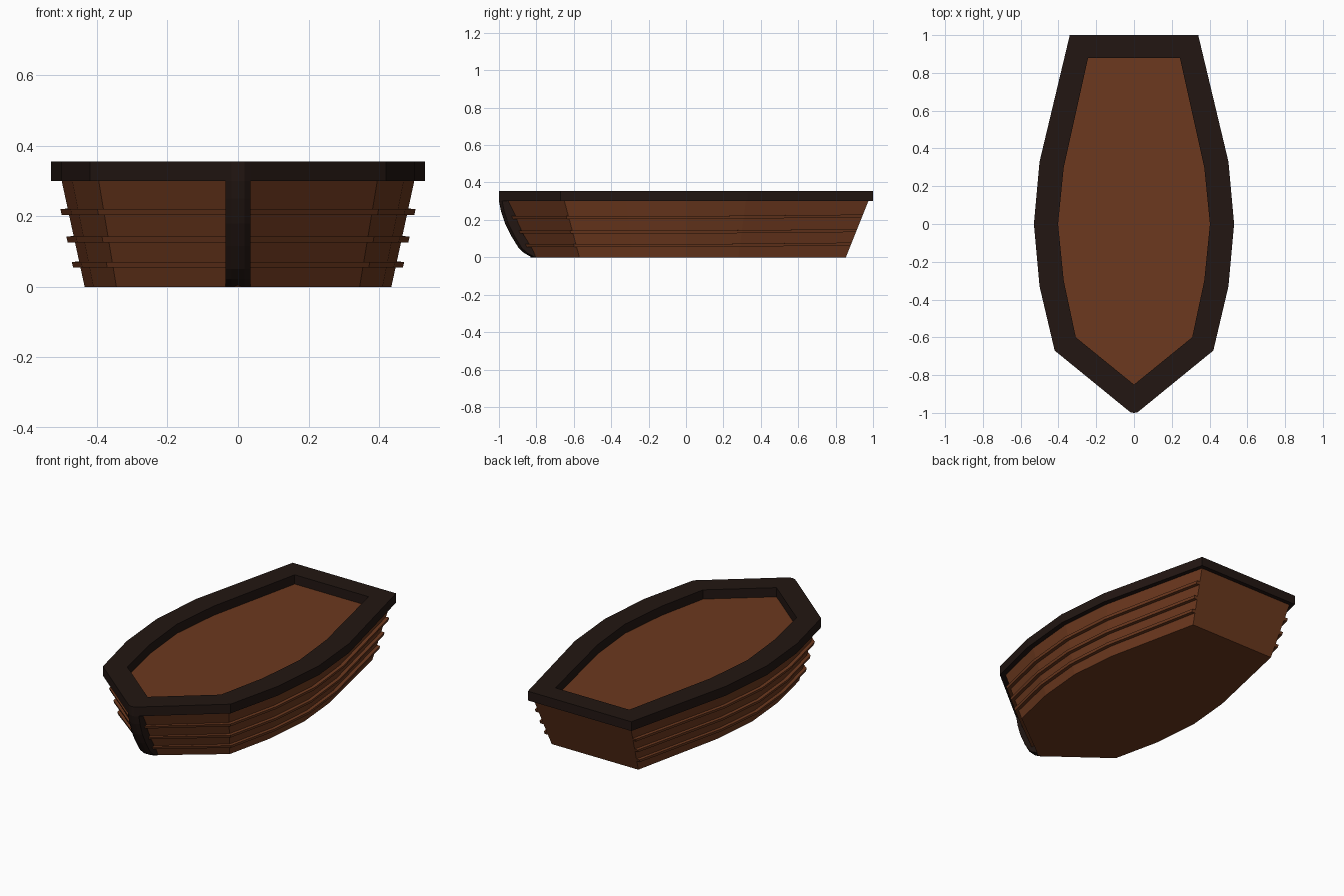
import bpy
from mathutils import Vector

if "Cube" in bpy.data.objects:
    bpy.data.objects.remove(bpy.data.objects["Cube"])


def material(name, color):
    m = bpy.data.materials.new(name)
    m.diffuse_color = (*color, 1)
    m.use_nodes = True
    m.node_tree.nodes["Principled BSDF"].inputs["Base Color"].default_value = m.diffuse_color
    return m


wood = material("brown_wood", (0.15, 0.04, 0.013))
dark = material("dark_wood", (0.016, 0.008, 0.006))


def make(name, verts, faces, mat):
    me = bpy.data.meshes.new(name)
    me.from_pydata(verts, [], faces)
    me.materials.append(mat)
    ob = bpy.data.objects.new(name, me)
    bpy.context.collection.objects.link(ob)
    # consistent outward normals
    bpy.context.view_layer.objects.active = ob
    ob.select_set(True)
    bpy.ops.object.mode_set(mode='EDIT')
    bpy.ops.mesh.select_all(action='SELECT')
    bpy.ops.mesh.normals_make_consistent(inside=False)
    bpy.ops.object.mode_set(mode='OBJECT')
    ob.select_set(False)
    return ob


def mirrored(half):
    """Outline from left stern, round the bow, to right stern."""
    return [(-x, y) for x, y in reversed(half) if x > 0] + half


def loft(name, rings, mat, closed_path=False):
    """Skin closed cross-sections; cap the ends unless the path is a loop."""
    n, k = len(rings), len(rings[0])
    verts = [p for r in rings for p in r]
    faces = []
    for i in range(n if closed_path else n - 1):
        a, b = i * k, (i + 1) % n * k
        faces += [(a + j, a + (j + 1) % k, b + (j + 1) % k, b + j) for j in range(k)]
    if not closed_path:
        faces += [tuple(range(k)), tuple(range((n - 1) * k, n * k))]
    return make(name, verts, faces, mat)


H = 0.30      # hull height
TOP = 0.355   # top of rim

# Hull: flared between a bottom and a top outline
hull_low = mirrored([(0, -0.83), (0.345, -0.57), (0.41, -0.28), (0.435, 0),
                     (0.41, 0.28), (0.285, 0.855)])
hull_high = mirrored([(0, -0.98), (0.395, -0.65), (0.47, -0.32), (0.50, 0),
                      (0.47, 0.32), (0.32, 0.975)])
loft("hull", [[(x, y, 0) for x, y in hull_low],
              [(x, y, H) for x, y in hull_high]], wood)

# Rim: rectangular section carried round the outline
bow = [(0, -1), (0.018, -0.997), (0.036, -0.983)]
side = [(0.42, -0.67), (0.50, -0.33), (0.53, 0), (0.50, 0.33), (0.34, 1)]
outer = mirrored(bow + side)
inner = mirrored([(0, -0.85), (0.002, -0.849), (0.004, -0.847), (0.308, -0.60),
                  (0.372, -0.30), (0.402, 0), (0.372, 0.30), (0.243, 0.88)])
loft("rim", [[(*o, H), (*o, TOP), (*i, TOP), (*i, H)]
             for o, i in zip(outer, inner)], dark, closed_path=True)


# Strakes: thin planks wrapped round both sides, open at the stern
def hull_point(i, z):
    return Vector(hull_low[i]).lerp(Vector(hull_high[i]), z / H)


def outward(i, z):
    last = len(hull_low) - 1
    if i in (0, last):
        return Vector((-1 if i == 0 else 1, 0))
    t = hull_point(i + 1, z) - hull_point(i - 1, z)
    return Vector((t.y, -t.x)).normalized()


for n, z in enumerate((0.054, 0.126, 0.204)):
    rings = []
    for i in range(len(hull_low)):
        rise = 0.01 * max(0, hull_low[i][1])
        lo, hi = z + rise, z + rise + 0.016
        pl, ph = hull_point(i, lo), hull_point(i, hi)
        d = outward(i, lo) * 0.021
        rings.append([(*pl, lo), (*(pl + d), lo), (*(ph + d), hi), (*ph, hi)])
    loft(f"strake_{n + 1}", rings, wood)

# Stem: curved post down the bow with a rounded nose
path = [(-1, H), (-0.99, 0.25), (-0.967, 0.18), (-0.935, 0.115),
        (-0.895, 0.05), (-0.865, 0.022), (-0.825, 0.001)]
section = [(-0.036, 0.07), (-0.036, 0.017), (-0.018, 0.003), (0, 0),
           (0.018, 0.003), (0.036, 0.017), (0.036, 0.07)]
loft("bow_stem", [[(x, y + d, z) for x, d in section] for y, z in path], dark)
